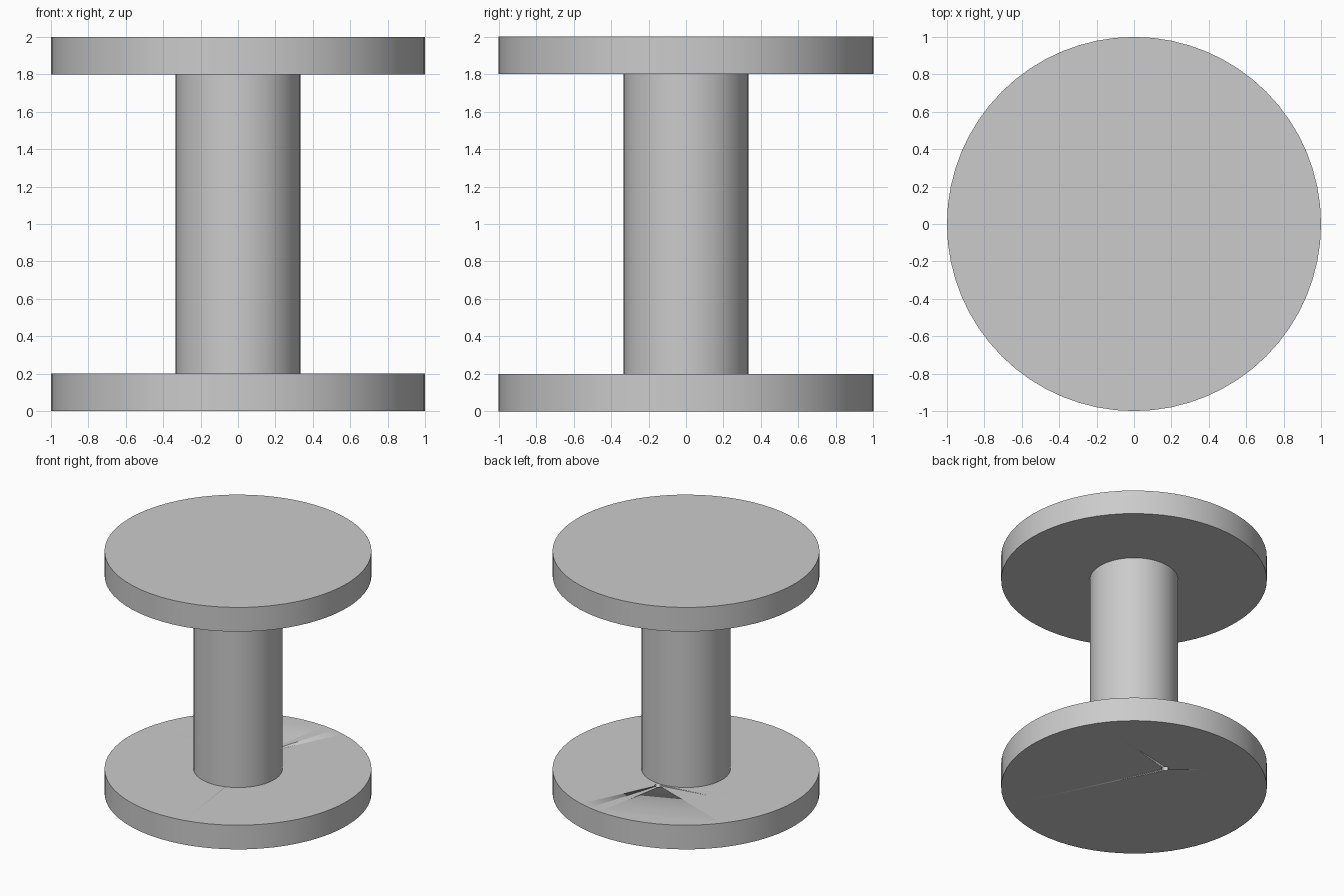
import bpy
import math

cube = bpy.data.objects.get("Cube")
if cube:
    bpy.data.objects.remove(cube, do_unlink=True)

grey = bpy.data.materials.new("plain_grey")
grey.use_nodes = True
colour = (0.6, 0.6, 0.6, 1)
grey.diffuse_color = colour
grey.node_tree.nodes["Principled BSDF"].inputs["Base Color"].default_value = colour


def cylinder(name, radius, bottom, top, y=0, sides=64):
    bpy.ops.mesh.primitive_cylinder_add(
        vertices=sides, radius=radius, depth=top - bottom,
        location=(0, y, (bottom + top) / 2))
    obj = bpy.context.object
    obj.name = name
    obj.data.materials.append(grey)
    bpy.ops.object.shade_smooth_by_angle(angle=math.radians(30))
    return obj


# Spool: two flanges joined by a core
lower_flange = cylinder("lower_flange", 1, 0, 0.2)
cylinder("core", 0.333, 0.2, 1.8)
cylinder("upper_flange", 1, 1.8, 2)

# Small thread hole through the lower flange, beside the core at the back
cutter = cylinder("thread_hole_cutter", 0.028, -0.1, 0.3, y=0.362, sides=24)
cutter.hide_render = True
cutter.hide_set(True)
cut = lower_flange.modifiers.new("thread_hole", 'BOOLEAN')
cut.operation = 'DIFFERENCE'
cut.solver = 'EXACT'
cut.object = cutter
